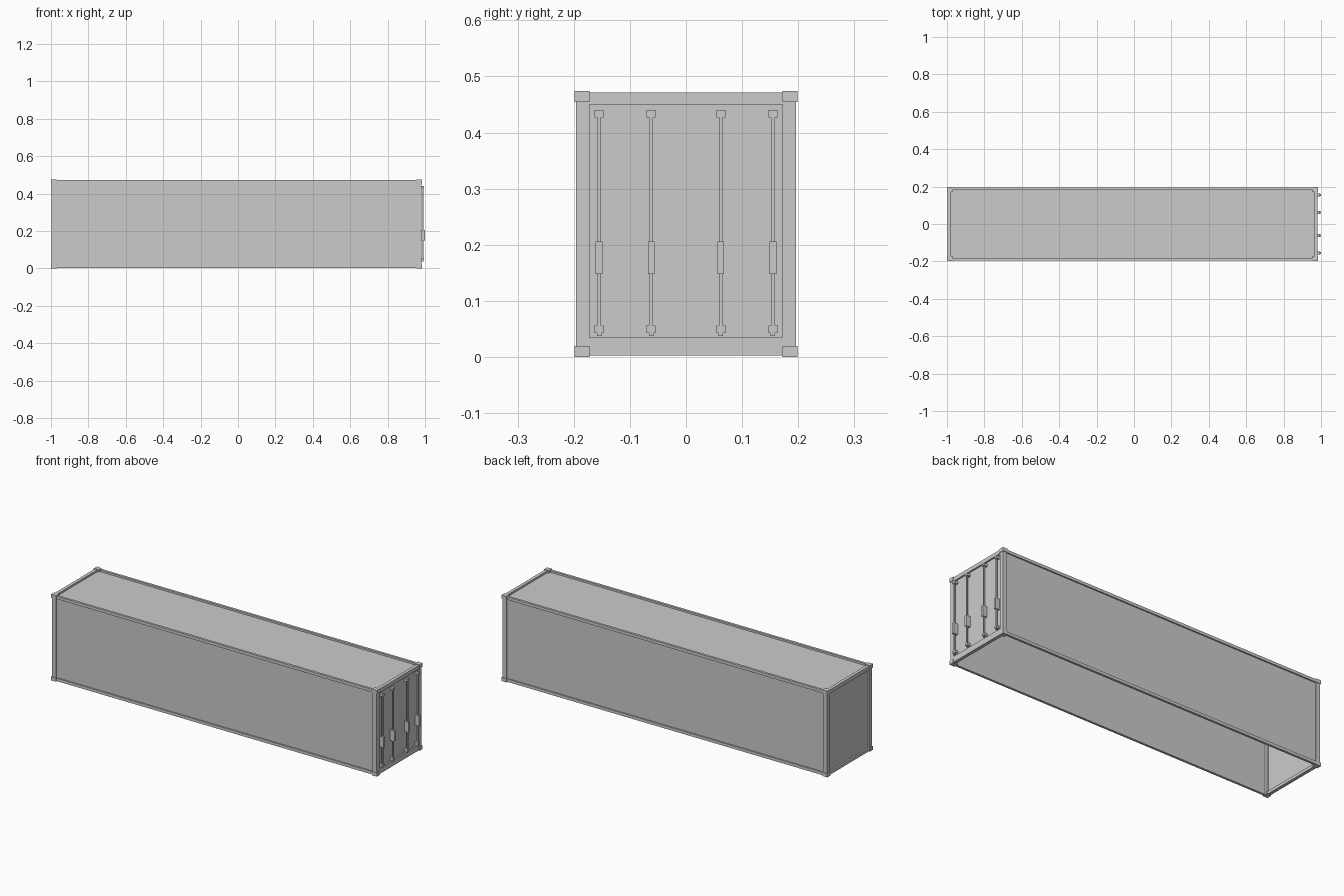
import bpy
import bmesh
from mathutils import Vector

cube = bpy.data.objects.get("Cube")
if cube:
    bpy.data.objects.remove(cube, do_unlink=True)

# One painted steel colour
steel = bpy.data.materials.new("grey_steel")
steel.use_nodes = True
colour = (0.6, 0.6, 0.6, 1)
steel.diffuse_color = colour
steel.node_tree.nodes["Principled BSDF"].inputs["Base Color"].default_value = colour


def build(name, boxes):
    """One object from boxes, each given by its low and high corners."""
    bm = bmesh.new()
    for low, high in boxes:
        low, high = Vector(low), Vector(high)
        verts = bmesh.ops.create_cube(bm, size=1)["verts"]
        for v in verts:
            v.co = (low + high) / 2 + v.co * (high - low)
    mesh = bpy.data.meshes.new(name)
    bm.to_mesh(mesh)
    bm.free()
    mesh.materials.append(steel)
    obj = bpy.data.objects.new(name, mesh)
    bpy.context.collection.objects.link(obj)
    return obj


def span(a, b, side):
    """Interval a..b, mirrored to the other side when side is -1."""
    return (a, b) if side > 0 else (-b, -a)


# Overall limits
BACK, DOOR, HALF, TOP = -1.0, 0.985, 0.199, 0.474
LIP = 0.003                      # how far the castings stand proud
POST, RAIL = 0.027, 0.016
x0, x1 = BACK + LIP, DOOR - LIP
w = HALF - LIP
z0, z1 = LIP, TOP - LIP

# Corner castings
castings = []
for xa in (BACK, DOOR - 0.03):
    for side in (-1, 1):
        ya, yb = span(HALF - POST, HALF, side)
        for za in (0, TOP - 0.02):
            castings.append(((xa, ya, za), (xa + 0.03, yb, za + 0.02)))
build("corner_castings", castings)

# Corner posts
posts = []
for xa in (x0, x1 - 0.024):
    for side in (-1, 1):
        ya, yb = span(HALF - POST, w, side)
        posts.append(((xa, ya, z0), (xa + 0.024, yb, z1)))
build("corner_posts", posts)

# Long rails, top and bottom
rails = []
for side in (-1, 1):
    ya, yb = span(w - 0.013, w, side)
    for za in (z0, z1 - RAIL):
        rails.append(((x0, ya, za), (x1, yb, za + RAIL)))
build("side_rails", rails)

# Cross members at both ends
inner = HALF - POST
build("end_rails", [
    ((x0, -inner, z0), (x0 + 0.018, inner, z0 + RAIL)),
    ((x0, -inner, z1 - 0.021), (x0 + 0.018, inner, z1)),
    ((x1 - 0.018, -inner, z0), (x1, inner, 0.035)),
    ((x1 - 0.018, -inner, z1 - 0.021), (x1, inner, z1)),
])

# Recessed wall panels; the underside stays open
for side, name in ((-1, "right_wall"), (1, "left_wall")):
    ya, yb = span(w - 0.011, w - 0.007, side)
    build(name, [((x0 + 0.01, ya, z0 + 0.01), (x1 - 0.01, yb, z1 - 0.01))])
build("roof_panel", [((x0 + 0.01, -w + 0.008, z1 - 0.014),
                      (x1 - 0.01, w - 0.008, z1 - 0.01))])
build("end_wall", [((x0 + 0.009, -inner - 0.01, z0 + 0.01),
                    (x0 + 0.013, inner + 0.01, z1 - 0.01))])
build("door_panel", [((x1 - 0.013, -inner - 0.01, z0 + 0.01),
                      (x1 - 0.008, inner + 0.01, z1 - 0.01))])

# Locking bars with end brackets, a bottom cam and a handle plate
door = x1 - 0.009
for i, y in enumerate((-0.155, -0.062, 0.062, 0.155)):
    parts = [  # half width, low z, high z, near x, far x
        (0.0035, 0.045, 0.434, 0.986, 0.993),
        (0.008, 0.427, 0.440, door, 0.995),
        (0.008, 0.043, 0.056, door, 0.995),
        (0.004, 0.037, 0.045, door, 0.993),
        (0.006, 0.148, 0.206, door, 1.0),
    ]
    build(f"locking_bar_{i + 1}",
          [((xa, y - h, za), (xb, y + h, zb)) for h, za, zb, xa, xb in parts])
